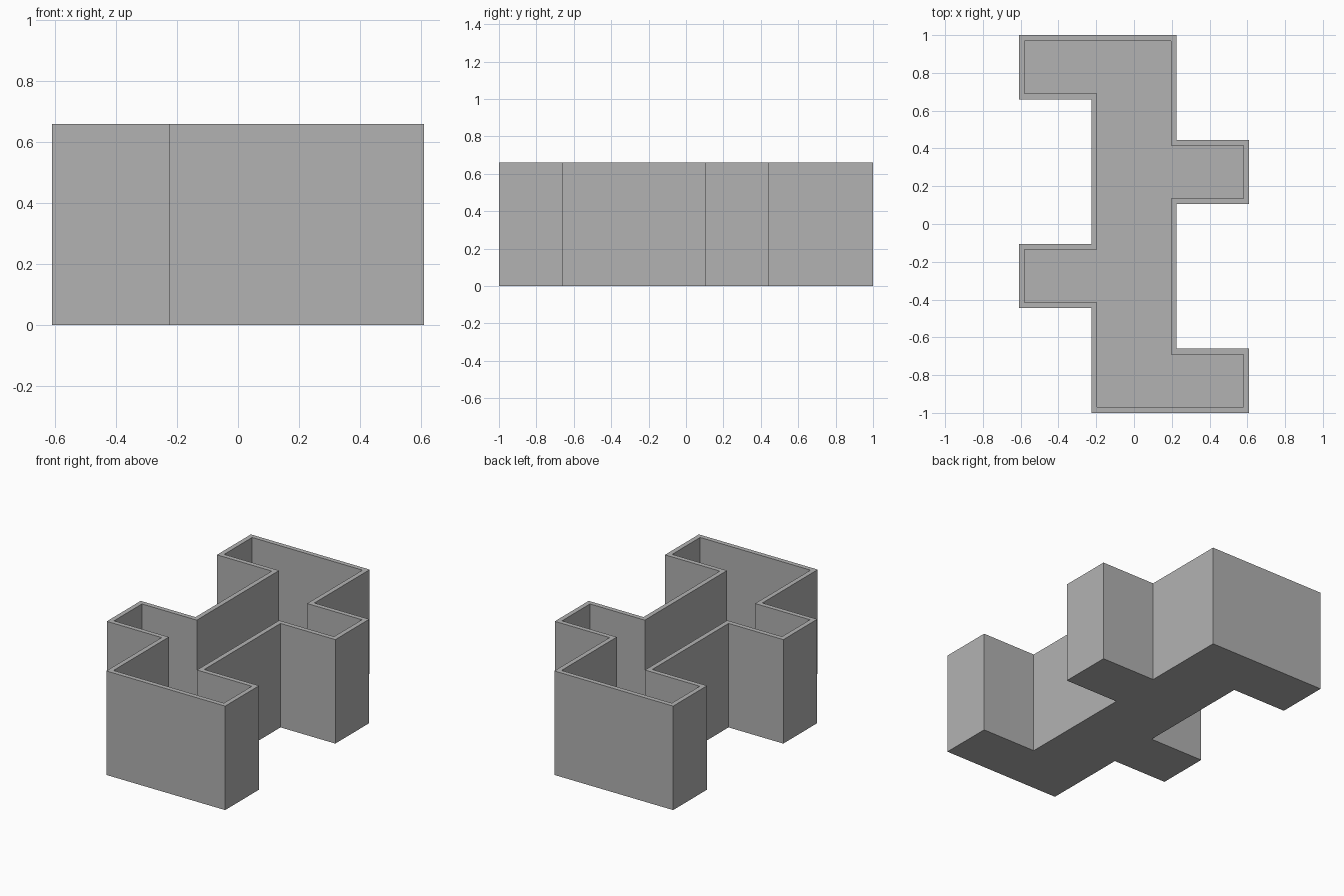
import bpy
import bmesh
from mathutils import Vector

HEIGHT, WALL, FLOOR = 0.66, 0.03, 0.03
SPINE, ARM = 0.225, 0.61

cube = bpy.data.objects.get("Cube")
if cube:
    bpy.data.objects.remove(cube, do_unlink=True)

# Plain grey material
grey = bpy.data.materials.new("plain_grey")
grey.use_nodes = True
colour = (0.448, 0.448, 0.448, 1)
grey.diffuse_color = colour
shader = next(n for n in grey.node_tree.nodes if n.type == "BSDF_PRINCIPLED")
shader.inputs["Base Color"].default_value = colour

# Half of the outline, repeated by a half turn
half = [(-ARM, 1), (-ARM, 0.66), (-SPINE, 0.66), (-SPINE, -0.105),
        (-ARM, -0.105), (-ARM, -0.445), (-SPINE, -0.445), (-SPINE, -1)]
outline = half + [(-x, -y) for x, y in half]

# Outer block
bm = bmesh.new()
top = bm.faces.new([bm.verts.new((x, y, 0)) for x, y in outline])
bmesh.ops.recalc_face_normals(bm, faces=[top])
ext = bmesh.ops.extrude_face_region(bm, geom=[top], use_keep_orig=True)["geom"]
bmesh.ops.translate(bm, vec=Vector((0, 0, HEIGHT)),
                    verts=[v for v in ext if isinstance(v, bmesh.types.BMVert)])
bmesh.ops.recalc_face_normals(bm, faces=bm.faces)

# Rim and hollow inside
bm.normal_update()
top = next(f for f in bm.faces if f.normal.z > 0.9)
bmesh.ops.inset_region(bm, faces=[top], thickness=WALL, use_even_offset=True)
hollow = bmesh.ops.extrude_discrete_faces(bm, faces=[top])["faces"][0]
bmesh.ops.translate(bm, vec=Vector((0, 0, FLOOR - HEIGHT)), verts=hollow.verts)
bmesh.ops.recalc_face_normals(bm, faces=bm.faces)

mesh = bpy.data.meshes.new("open_tray")
bm.to_mesh(mesh)
bm.free()
mesh.materials.append(grey)
bpy.context.collection.objects.link(bpy.data.objects.new("open_tray", mesh))
